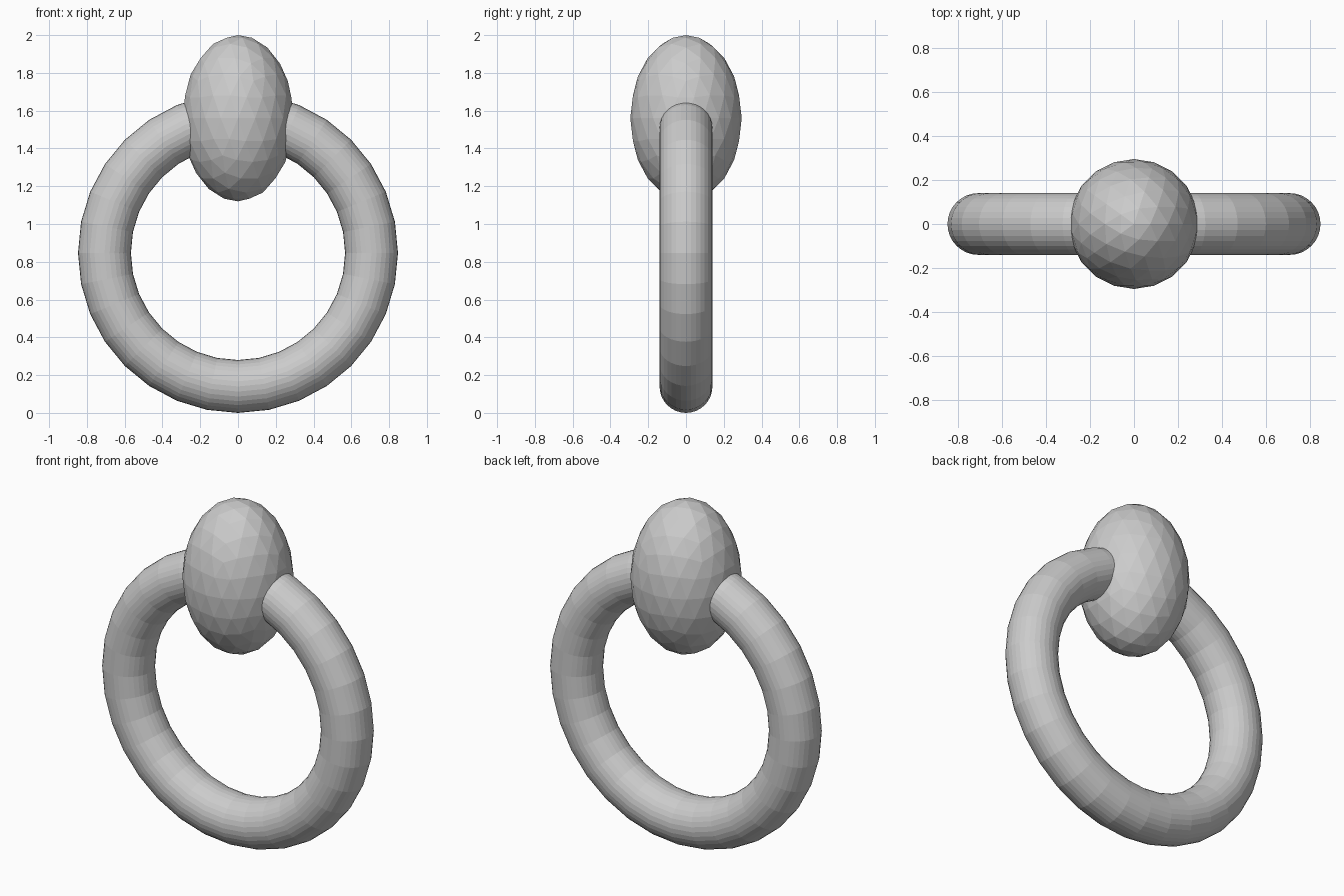
import bpy, math

if "Cube" in bpy.data.objects:
    bpy.data.objects.remove(bpy.data.objects["Cube"])

# Upright ring, flat faceted
bpy.ops.mesh.primitive_torus_add(
    major_segments=32, minor_segments=32,
    major_radius=0.707, minor_radius=0.14,
    location=(0, 0, 0.847), rotation=(math.pi / 2, 0, 0))
ring = bpy.context.object
ring.name = "ring"
ring.data.shade_flat()

# Faceted egg-shaped bead at the top of the ring
bpy.ops.mesh.primitive_ico_sphere_add(subdivisions=3, radius=1, location=(0, 0, 1.56))
bead = bpy.context.object
bead.name = "bead"
bead.scale = (0.295, 0.295, 0.44)
bpy.ops.object.transform_apply(location=False, rotation=False, scale=True)
bead.data.shade_flat()
